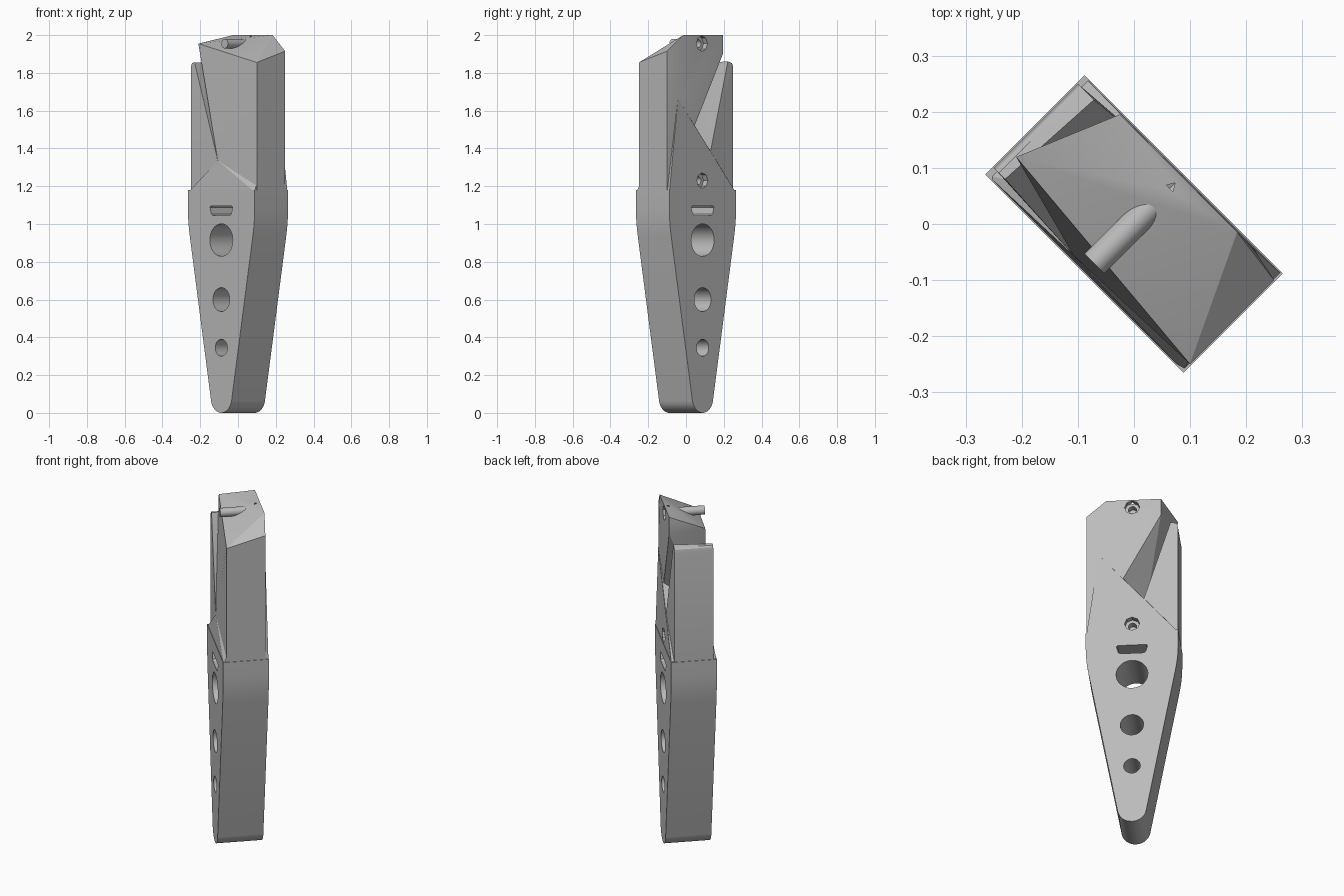
import bpy, bmesh, math
from mathutils import Matrix, Vector

cube = bpy.data.objects.get("Cube")
if cube:
    bpy.data.objects.remove(cube)

grey = bpy.data.materials.new("mid grey")
grey.use_nodes = True
grey.diffuse_color = (0.5, 0.5, 0.5, 1)
grey.node_tree.nodes["Principled BSDF"].inputs["Base Color"].default_value = (0.5, 0.5, 0.5, 1)

# Parts are modelled with width on x and thickness on y, then turned
TURN = Matrix.Rotation(math.radians(-45), 4, "Z")


def add(name, bm):
    bmesh.ops.recalc_face_normals(bm, faces=bm.faces)
    bm.transform(TURN)
    mesh = bpy.data.meshes.new(name)
    bm.to_mesh(mesh)
    bm.free()
    mesh.materials.append(grey)
    ob = bpy.data.objects.new(name, mesh)
    bpy.context.collection.objects.link(ob)
    return ob


def hull(name, points):
    bm = bmesh.new()
    verts = [bm.verts.new(p) for p in points]
    result = bmesh.ops.convex_hull(bm, input=verts)
    loose = {v for v in result["geom_interior"] if isinstance(v, bmesh.types.BMVert)}
    bmesh.ops.delete(bm, geom=list(loose), context="VERTS")
    bmesh.ops.dissolve_limit(bm, angle_limit=0.01, verts=bm.verts, edges=bm.edges)
    return add(name, bm)


def prism(name, outline, near, far):
    bm = bmesh.new()
    face = bm.faces.new([bm.verts.new((u, near, z)) for u, z in outline])
    grown = bmesh.ops.extrude_face_region(bm, geom=[face])["geom"]
    moved = [g for g in grown if isinstance(g, bmesh.types.BMVert)]
    bmesh.ops.translate(bm, verts=moved, vec=(0, far - near, 0))
    return add(name, bm)


def rod(name, z, near, far, r_near, r_far, sides):
    bm = bmesh.new()
    place = Matrix.Translation((0, (near + far) / 2, z)) @ Matrix.Rotation(-math.pi / 2, 4, "X")
    bmesh.ops.create_cone(bm, cap_ends=True, segments=sides, radius1=r_near,
                          radius2=r_far, depth=far - near, matrix=place)
    return add(name, bm)


def cut(parts, cutter):
    cutter.hide_render = True
    for ob in parts:
        mod = ob.modifiers.new("cut", "BOOLEAN")
        mod.operation, mod.solver, mod.object = "DIFFERENCE", "EXACT", cutter
        bpy.context.view_layer.update()
        graph = bpy.context.evaluated_depsgraph_get()
        mesh = bpy.data.meshes.new_from_object(ob.evaluated_get(graph))
        ob.modifiers.clear()
        ob.data = mesh
    bpy.data.objects.remove(cutter)


# Tapered handle with a rounded tip
T = 0.125
R = 0.078
right = [(R * math.sin(a), R - R * math.cos(a)) for a in
         [math.radians(10 * i) for i in range(1, 9)]]
right += [(0.235, 0.93), (0.243, 0.98), (0.248, 1.03), (0.25, 1.08), (0.25, 1.18)]
handle = prism("handle", [(0, 0)] + right + [(-u, z) for u, z in reversed(right)], -T, T)

# Key points of the open mouth
W, V = 0.247, 0.106
tip = (-0.233, -0.064, 1.955)
root_front = (-0.035, -0.116, 1.335)
root_back = (-0.064, 0.12, 1.385)
notch = (0.18, 0.12, 1.665)

# Neck that joins both jaws to the handle
foot = [(s * W, y, 1.17) for s in (1, -1) for y in (-0.123, 0.123)]
neck = hull("neck", foot + [notch, root_front, root_back])

# Tall hooked jaw
beak = hull("hooked_jaw", [
    tip, notch, root_front,
    (W, -V, 1.855), (W, V, 1.915), (0.14, 0.12, 2.0),
    (-0.156, 0.12, 2.0), (-0.156, 0.12, 1.9),
    (W, -V, 1.15), (W, V, 1.15)])

# Short straight jaw with a softened top
jaw = hull("straight_jaw", [root_front, root_back,
                            (-0.219, -V, 1.855), (-0.207, V, 1.86)] +
           [(u, y, z) for y in (-V, V) for u, z in
            ((-0.235, 1.853), (-0.243, 1.845), (-W, 1.825), (-W, 1.15), (-0.05, 1.15))])

# Round holes and slot through the handle
for z, r in ((0.345, 0.045), (0.6, 0.063), (0.915, 0.086)):
    cut([handle], rod("hole_cutter", z, -0.3, 0.3, r, r, 32))
slot = [(-0.062, 1.045), (0.062, 1.045), (0.074, 1.052),
        (0.084, 1.088), (0.078, 1.096), (-0.078, 1.096), (-0.084, 1.088), (-0.074, 1.052)]
cut([handle], prism("slot_cutter", slot, -0.3, 0.3))

# Screw recesses in the back face
upper = [neck, beak, jaw]
for z in (1.23, 1.955):
    cut(upper, rod("recess_cutter", z, 0.09, 0.16, 0.041, 0.041, 8))
    cut(upper, rod("bore_cutter", z, 0.05, 0.12, 0.022, 0.022, 16))

# Pin standing out of the hooked jaw
pin = rod("pin", 1.955, -0.1, 0.052, 0.025, 0.025, 24)

for ob in [handle, pin] + upper:
    bpy.ops.object.select_all(action="DESELECT")
    ob.select_set(True)
    bpy.context.view_layer.objects.active = ob
    bpy.ops.object.shade_smooth_by_angle(angle=math.radians(20))
